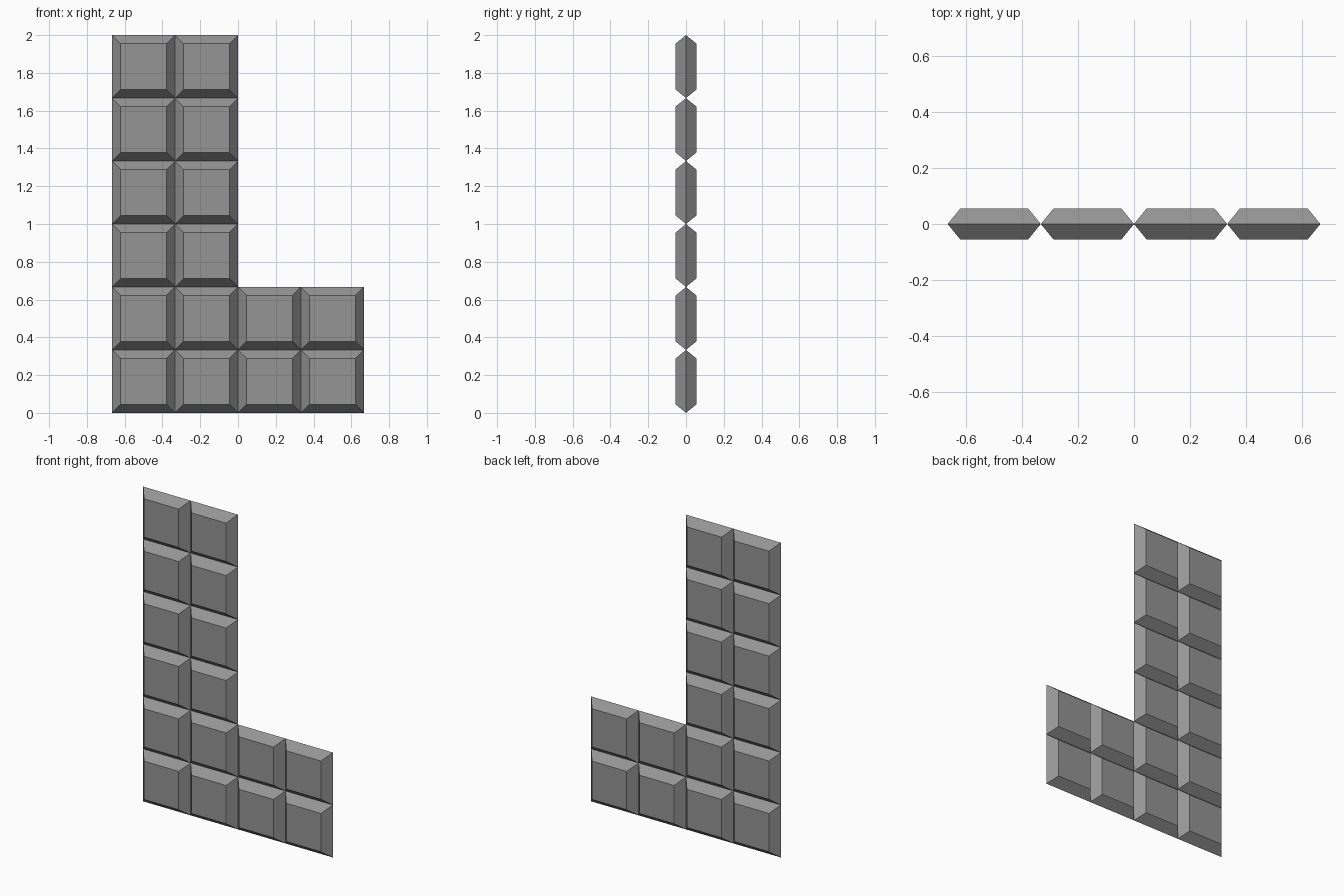
import bpy
import bmesh

if "Cube" in bpy.data.objects:
    bpy.data.objects.remove(bpy.data.objects["Cube"], do_unlink=True)

TILE = 1 / 3      # edge length of one square tile
DEPTH = 0.055     # half thickness
INSET = 0.045     # width of the sloped border

grey = bpy.data.materials.new("mid_grey")
grey.use_nodes = True
colour = (0.3, 0.3, 0.3, 1)
grey.diffuse_color = colour
grey.node_tree.nodes["Principled BSDF"].inputs["Base Color"].default_value = colour


def square(bm, half, y):
    """Four corners of an upright square at depth y."""
    return [bm.verts.new((sx * half, y, sz * half))
            for sx, sz in ((-1, -1), (1, -1), (1, 1), (-1, 1))]


# One tile: a square rim sloping to smaller flat faces front and back
bm = bmesh.new()
rim = square(bm, TILE / 2, 0)
for y in (-DEPTH, DEPTH):
    face = square(bm, TILE / 2 - INSET, y)
    bm.faces.new(face)
    for i in range(4):
        j = (i + 1) % 4
        bm.faces.new((rim[i], rim[j], face[j], face[i]))
bmesh.ops.recalc_face_normals(bm, faces=bm.faces)
tile_mesh = bpy.data.meshes.new("bevelled_tile")
bm.to_mesh(tile_mesh)
bm.free()
tile_mesh.materials.append(grey)

# L-shaped layout: two wide rows at the base, two columns rising on the right
for row in range(6):
    for col in range(4 if row < 2 else 2):
        tile = bpy.data.objects.new(f"tile_row{row + 1}_column{col + 1}", tile_mesh)
        tile.location = ((col - 1.5) * TILE, 0, (row + 0.5) * TILE)
        bpy.context.collection.objects.link(tile)
